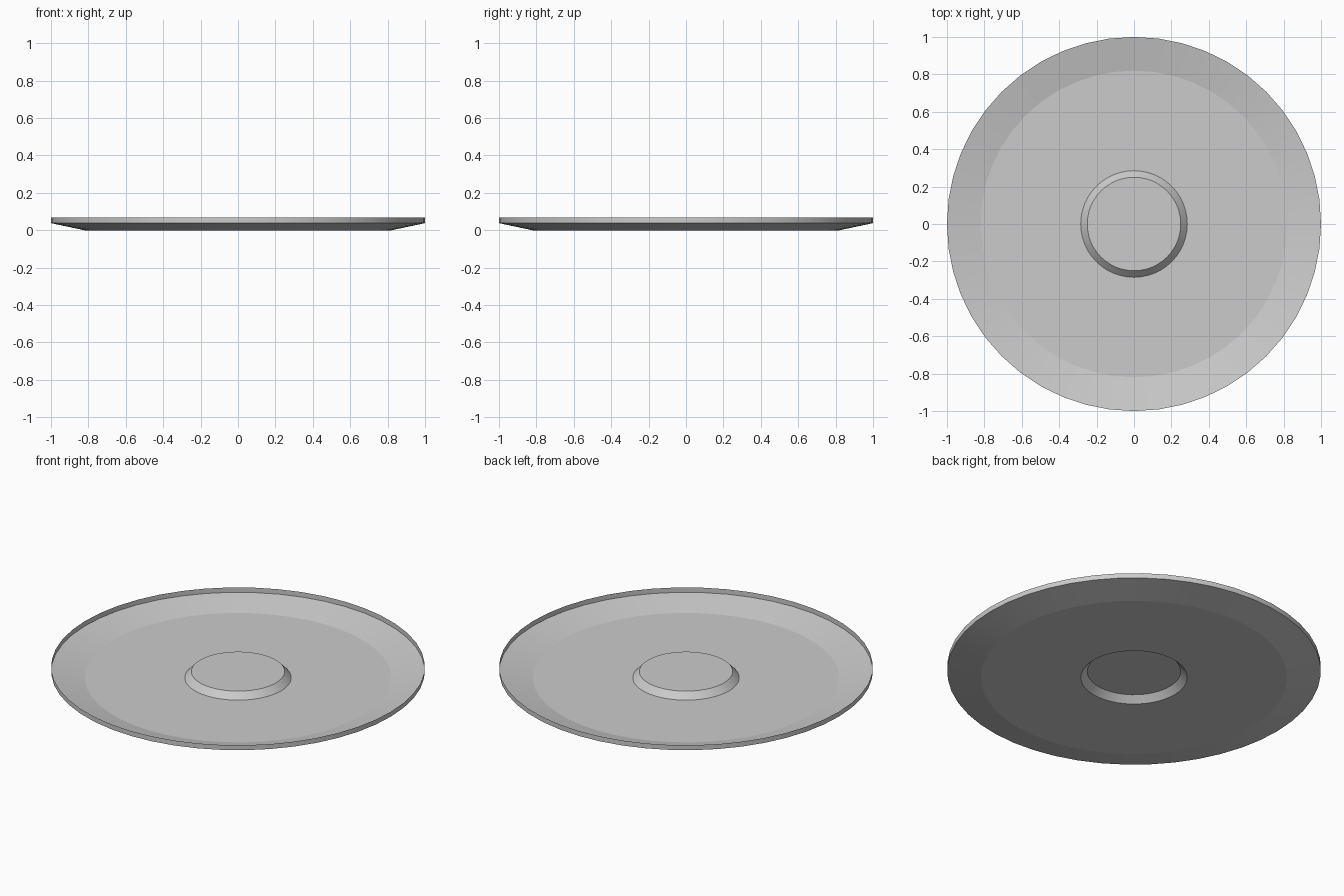
import bpy, bmesh, math

if "Cube" in bpy.data.objects:
    bpy.data.objects.remove(bpy.data.objects["Cube"])

SIDES = 48


def lathe(name, profile):
    """Revolve an (r, z) profile around z; radius 0 closes with a disc."""
    bm = bmesh.new()
    rings = []
    for r, z in profile:
        rings.append([bm.verts.new((r * math.cos(2 * math.pi * i / SIDES),
                                    r * math.sin(2 * math.pi * i / SIDES), z))
                      for i in range(SIDES)])
    if len(rings) == 1:
        bm.faces.new(rings[0])
    for a, b in zip(rings, rings[1:]):
        for i in range(SIDES):
            j = (i + 1) % SIDES
            bm.faces.new((a[i], b[i], b[j], a[j]))
    me = bpy.data.meshes.new(name)
    bm.to_mesh(me)
    bm.free()
    ob = bpy.data.objects.new(name, me)
    bpy.context.collection.objects.link(ob)
    bpy.ops.object.select_all(action='DESELECT')
    ob.select_set(True)
    bpy.context.view_layer.objects.active = ob
    bpy.ops.object.shade_smooth_by_angle(angle=math.radians(8))
    return ob


# Thin sheet dish: raised centre shoulder, flat floor, sloped border, upright lip
lathe("dish", [(0.25, 0.037), (0.285, 0.0), (0.82, 0.0), (1.0, 0.038), (1.0, 0.067)])

# Flat raised centre
lathe("centre_disc", [(0.25, 0.037)])
